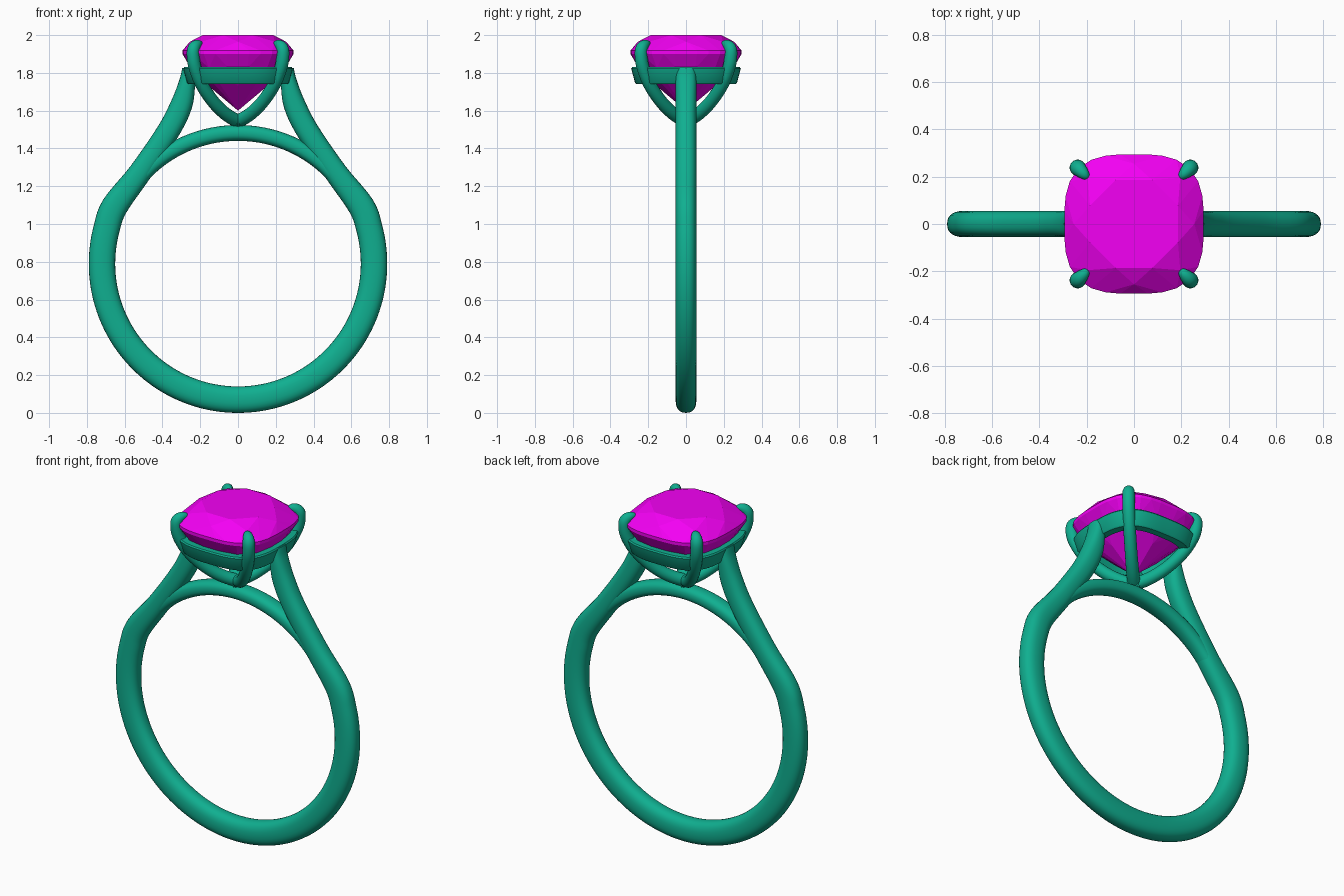
import bpy, bmesh, math
from mathutils import Vector

if "Cube" in bpy.data.objects:
    bpy.data.objects.remove(bpy.data.objects["Cube"])


def material(name, color):
    m = bpy.data.materials.new(name)
    m.diffuse_color = color
    m.use_nodes = True
    m.node_tree.nodes["Principled BSDF"].inputs["Base Color"].default_value = m.diffuse_color
    return m


METAL = material("metal", (0.005, 0.43, 0.28, 1))
GEM = material("gem", (0.9, 0.0, 0.9, 1))


def finish(bm, name, mat, angle=None):
    bmesh.ops.recalc_face_normals(bm, faces=bm.faces)
    me = bpy.data.meshes.new(name)
    bm.to_mesh(me)
    bm.free()
    me.materials.append(mat)
    ob = bpy.data.objects.new(name, me)
    bpy.context.collection.objects.link(ob)
    if angle:
        bpy.context.view_layer.objects.active = ob
        ob.select_set(True)
        bpy.ops.object.shade_smooth_by_angle(angle=math.radians(angle))
        ob.select_set(False)
    return ob


def smooth_path(keys, steps):
    # Catmull-Rom through key tuples (position and radii together)
    k = [Vector(p) for p in keys]
    k = [2 * k[0] - k[1]] + k + [2 * k[-1] - k[-2]]
    out = []
    for i in range(1, len(k) - 2):
        a, b, c, d = k[i - 1:i + 3]
        for s in range(steps):
            t = s / steps
            out.append(0.5 * (2 * b + (c - a) * t + (2 * a - 5 * b + 4 * c - d) * t * t
                              + (3 * b - a - 3 * c + d) * t ** 3))
    return out + [k[-2]]


def spow(v, e):
    return math.copysign(abs(v) ** e, v)


def sweep(name, keys, along, side, steps=6, n=24, power=2.0):
    # keys: (u, z, in-plane radius, sideways radius); u runs along a flat direction
    path = smooth_path(keys, steps)
    along, side = Vector(along).normalized(), Vector(side).normalized()
    pos = [along * p[0] + Vector((0, 0, p[1])) for p in path]
    bm = bmesh.new()
    rings = []
    for i, p in enumerate(path):
        t = (pos[min(i + 1, len(pos) - 1)] - pos[max(i - 1, 0)]).normalized()
        nrm = t.cross(side)
        ring = []
        for j in range(n):
            w = math.tau * j / n
            ring.append(bm.verts.new(pos[i] + nrm * p[2] * spow(math.cos(w), 2 / power)
                                     + side * p[3] * spow(math.sin(w), 2 / power)))
        rings.append(ring)
    for r, q in zip(rings, rings[1:]):
        for j in range(n):
            bm.faces.new((r[j], r[(j + 1) % n], q[(j + 1) % n], q[j]))
    bm.faces.new(rings[0])
    bm.faces.new(rings[-1])
    return finish(bm, name, METAL, 50)


def cushion(half, z, n, offset=0.0, e=3.05):
    # rounded-square outline
    pts = []
    for j in range(n):
        w = math.tau * (j + offset) / n
        c, s = math.cos(w), math.sin(w)
        r = half / (abs(c) ** e + abs(s) ** e) ** (1 / e)
        pts.append(Vector((r * c, r * s, z)))
    return pts


# Shank: circular below, rising to the head on both sides
CZ = 0.79
right = [(0.265, 1.825, 0.03, 0.05), (0.27, 1.75, 0.043, 0.055), (0.30, 1.63, 0.058, 0.055),
         (0.37, 1.49, 0.06, 0.055), (0.518, 1.273, 0.061, 0.055)]
arc = []
for d in range(25, -206, -10):
    w = math.radians(d)
    arc.append((0.72 * math.cos(w), CZ + 0.72 * math.sin(w), 0.07, 0.055))
left = [(-x, z, a, b) for x, z, a, b in reversed(right)]
sweep("shank", right + arc + left, (1, 0, 0), (0, 1, 0), 5, 28, 2.4)

# Bridge closing the finger hole under the head
bridge = []
for d in range(40, 141, 10):
    w = math.radians(d)
    bridge.append((0.692 * math.cos(w), CZ + 0.692 * math.sin(w), 0.042, 0.05))
sweep("bridge", bridge, (1, 0, 0), (0, 1, 0), 5, 24, 2.4)

# Four claws rising from a common point and hooking over the stone
R2 = math.sqrt(2)
claw_xz = [(-0.02, 1.535, 0.035), (0.055, 1.575, 0.035), (0.125, 1.64, 0.034), (0.19, 1.735, 0.034),
           (0.228, 1.83, 0.034), (0.238, 1.90, 0.034), (0.232, 1.935, 0.032),
           (0.212, 1.952, 0.024), (0.195, 1.95, 0.012), (0.19, 1.948, 0.002)]
for sx, label in ((1, "right"), (-1, "left")):
    for sy, end in ((1, "back"), (-1, "front")):
        sweep(f"claw_{end}_{label}", [(x * R2, z, r, r) for x, z, r in claw_xz],
              (sx, sy, 0), (-sy, sx, 0), 5, 20)

# Gallery rail: slanted band following the stone outline
bm = bmesh.new()
N = 96
profile = [(0.285, 1.83), (0.29, 1.822), (0.27, 1.748), (0.262, 1.74), (0.222, 1.74), (0.24, 1.83)]
loops = [[bm.verts.new(p) for p in cushion(h, z, N)] for h, z in profile]
for a, b in zip(loops, loops[1:] + loops[:1]):
    for j in range(N):
        bm.faces.new((a[j], a[(j + 1) % N], b[(j + 1) % N], b[j]))
finish(bm, "gallery_rail", METAL, 35)

# Cushion-cut stone: convex hull of facet corners
bm = bmesh.new()
corners = (cushion(0.195, 2.0, 8, 0.5, 2.4) + cushion(0.255, 1.965, 8, 0, 2.6)
           + cushion(0.295, 1.918, 32) + cushion(0.295, 1.90, 32)
           + cushion(0.25, 1.825, 16, 0.5) + cushion(0.155, 1.73, 8, 0, 2.4)
           + [Vector((0, 0, 1.6))])
for p in corners:
    bm.verts.new(p)
hull = bmesh.ops.convex_hull(bm, input=bm.verts)
loose = [v for v in bm.verts if not v.link_faces]
bmesh.ops.delete(bm, geom=loose, context='VERTS')
bmesh.ops.dissolve_limit(bm, angle_limit=math.radians(2), verts=bm.verts, edges=bm.edges)
finish(bm, "stone", GEM)
